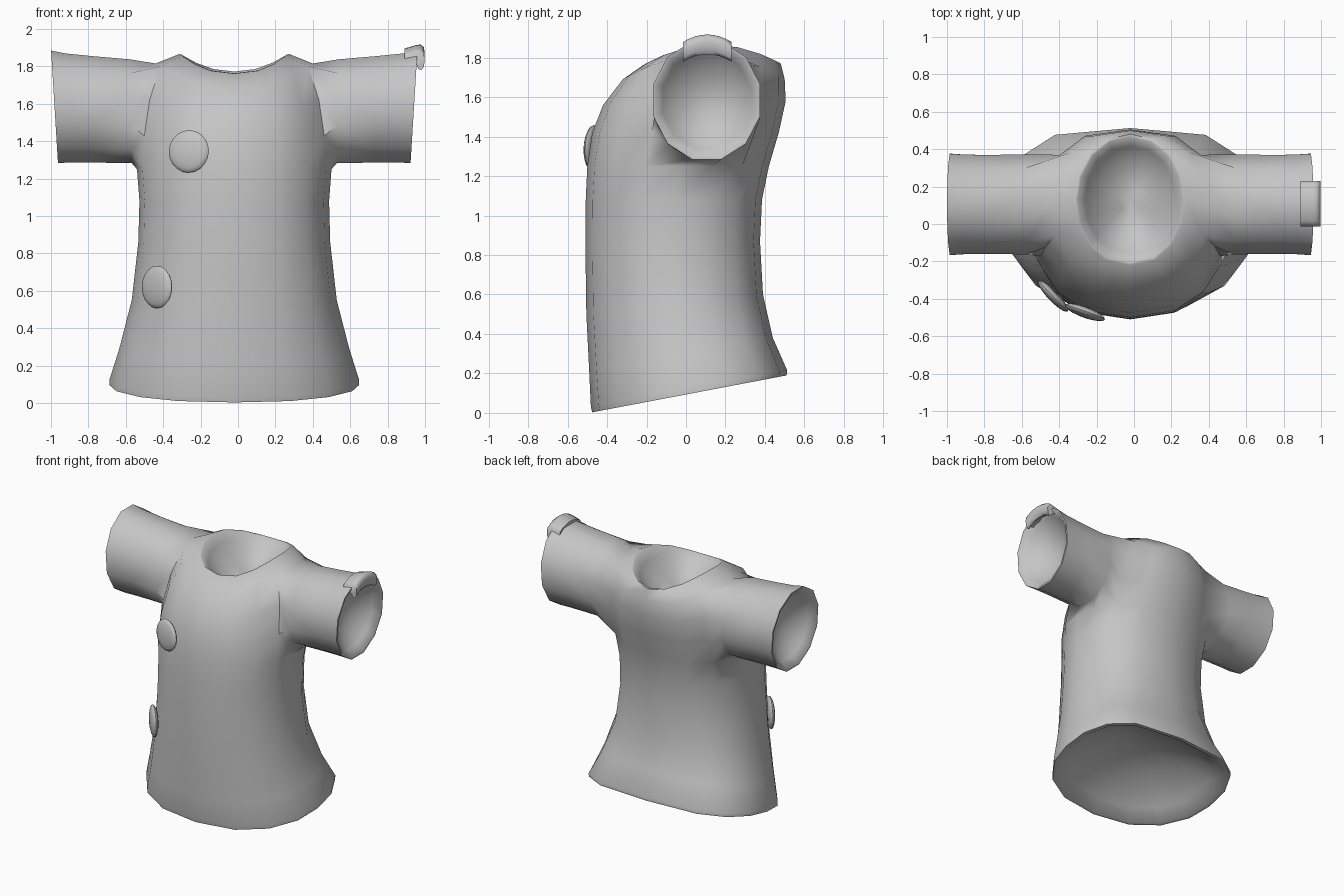
import bpy, bmesh, math
from mathutils import Vector

if "Cube" in bpy.data.objects:
    bpy.data.objects.remove(bpy.data.objects["Cube"])

CX = -0.02  # garment symmetry plane

grey = bpy.data.materials.new("grey_cloth")
grey.diffuse_color = (0.56, 0.56, 0.56, 1)
grey.use_nodes = True
grey.node_tree.nodes["Principled BSDF"].inputs["Base Color"].default_value = grey.diffuse_color


def finish(name, bm, angle=60):
    """Turn a bmesh into a smooth shaded object."""
    bmesh.ops.recalc_face_normals(bm, faces=bm.faces)
    me = bpy.data.meshes.new(name)
    bm.to_mesh(me)
    bm.free()
    me.materials.append(grey)
    ob = bpy.data.objects.new(name, me)
    bpy.context.collection.objects.link(ob)
    bpy.ops.object.select_all(action='DESELECT')
    ob.select_set(True)
    bpy.context.view_layer.objects.active = ob
    bpy.ops.object.shade_smooth_by_angle(angle=math.radians(angle))


def bridge(bm, a, b):
    """Quads between two closed loops of equal length."""
    for n in range(len(a)):
        m = (n + 1) % len(a)
        bm.faces.new((a[n], a[m], b[m], b[n]))


def dish(bm, loop, depth):
    """Close an opening with a thin rim and a hollow bowl."""
    centre = sum((v.co for v in loop), Vector()) / len(loop)
    depth = Vector(depth)
    for s, d in ((.955, 0), (.82, .31), (.62, .62), (.4, .84), (.2, .96)):
        new = [bm.verts.new(centre + (v.co - centre) * s / prev + depth * d)
               for prev, v in ((1, v) for v in loop)]
        if s == .955:
            first = loop
            bridge(bm, loop, new)
        else:
            bridge(bm, last, new)
        last = new
    tip = bm.verts.new(centre + depth)
    for n in range(len(last)):
        bm.faces.new((last[n], last[(n + 1) % len(last)], tip))


# Torso rings: front y, front z, back y, back z, half width, side lift,
# back roundness, widening towards the back
RINGS = [
    (-.475, .003, .51, .19, .668, 0, .58, .07),
    (-.482, .03, .513, .215, .668, 0, .58, .07),
    (-.49, .20, .44, .38, .615, 0, .65, .04),
    (-.505, .50, .39, .60, .548, 0, .72, 0),
    (-.51, .85, .375, .87, .513, 0, .75, 0),
    (-.508, 1.08, .385, 1.08, .507, 0, .72, 0),
    (-.50, 1.25, .42, 1.25, .52, 0, .7, 0),
    (-.475, 1.42, .47, 1.42, .51, .01, .7, 0),
    (-.42, 1.56, .505, 1.58, .48, .06, .7, 0),
    (-.32, 1.69, .50, 1.69, .42, .125, .75, 0),
    (-.22, 1.76, .48, 1.77, .295, .10, .95, 0),
]
HALF = [0, 23, 46, 69, 90, 112, 135, 158, 180]
ANGLES = HALF + [360 - a for a in HALF[-2:0:-1]]
N = len(ANGLES)
A, C0, C1 = 6, 3, 6  # armhole: first ring, first and last column


def torso_point(ring, deg):
    fy, fz, by, bz, w, lift, back, widen = ring
    t = math.radians(deg)
    s, c = math.sin(t), math.cos(t)
    f = (1 - c) / 2
    p = .85 if c > 0 else back
    x = math.copysign(abs(s) ** p, s) * w if abs(s) > 1e-6 else 0
    if c < 0:
        x *= 1 - widen * c
    return Vector((CX + x, fy + (by - fy) * f, fz + (bz - fz) * f + lift * s * s))


bm = bmesh.new()
rows = [[bm.verts.new(torso_point(r, a)) for a in ANGLES] for r in RINGS]
for i in range(len(rows) - 1):
    for j in range(N):
        col = min(j, N - 1 - j)
        if A <= i < A + 3 and C0 <= col < C1:
            continue  # armhole
        k = (j + 1) % N
        bm.faces.new((rows[i][j], rows[i][k], rows[i + 1][k], rows[i + 1][j]))

# Sleeves: x at top, x at bottom, centre z, radius y, radius z
SLEEVE = [
    (.56, .548, 1.560, .272, .279),
    (.76, .75, 1.570, .268, .286),
    (.90, .87, 1.577, .270, .293),
    (.98, .942, 1.584, .275, .302),
]
path = [(0, c) for c in range(C0, C1 + 1)]
path += [(1, C1), (2, C1)]
path += [(3, c) for c in range(C1, C0 - 1, -1)]
path += [(2, C0), (1, C0)]
for side in (1, -1):
    loop = [rows[A + r][c if side > 0 else (N - c) % N] for r, c in path]
    for xt, xb, cz, ry, rz in SLEEVE:
        new = []
        for n in range(12):
            t = math.radians(225 + 30 * n)
            f = (math.sin(t) + 1) / 2
            new.append(bm.verts.new((CX + side * (xb + (xt - xb) * f),
                                     .105 + ry * 1.02 * math.cos(t),
                                     cz + rz * 1.03 * math.sin(t))))
        bridge(bm, loop, new)
        loop = new
    dish(bm, loop, (-.16 * side, 0, 0))

# Hollows of the neck and hem
dish(bm, rows[-1], (0, 0, -.2))
dish(bm, rows[0], (0, 0, .22))
finish("shirt", bm)


# Buttons: flattened rounds lying against the front
def button(name, centre, normal, radius):
    bm = bmesh.new()
    bmesh.ops.create_uvsphere(bm, u_segments=20, v_segments=10, radius=1)
    bmesh.ops.scale(bm, vec=(radius, radius, .028), verts=bm.verts)
    rot = Vector(normal).to_track_quat('Z', 'Y').to_matrix()
    bmesh.ops.rotate(bm, cent=(0, 0, 0), matrix=rot, verts=bm.verts)
    bmesh.ops.translate(bm, vec=centre, verts=bm.verts)
    finish(name, bm)


button("chest_button", (-.263, -.472, 1.345), (-.34, -.94, .06), .114)
button("waist_button", (-.433, -.385, .62), (-.72, -.69, 0), .114)

# Sleeve clip: hooked section swept over the cuff
SECTION = [(.89, .005), (.89, .05), (.95, .068), (.975, .072), (.993, .058),
           (.998, .03), (.994, -.01), (.98, -.028), (.964, -.022), (.955, .0)]
bm = bmesh.new()
loops = []
for k in range(9):
    u = k / 4 - 1
    loops.append([bm.verts.new((x, .108 + .122 * u, 1.845 - .037 * u * u + dz))
                  for x, dz in SECTION])
for a, b in zip(loops, loops[1:]):
    bridge(bm, a, b)
bm.faces.new(loops[0])
bm.faces.new(loops[-1])
finish("sleeve_clip", bm, angle=70)
